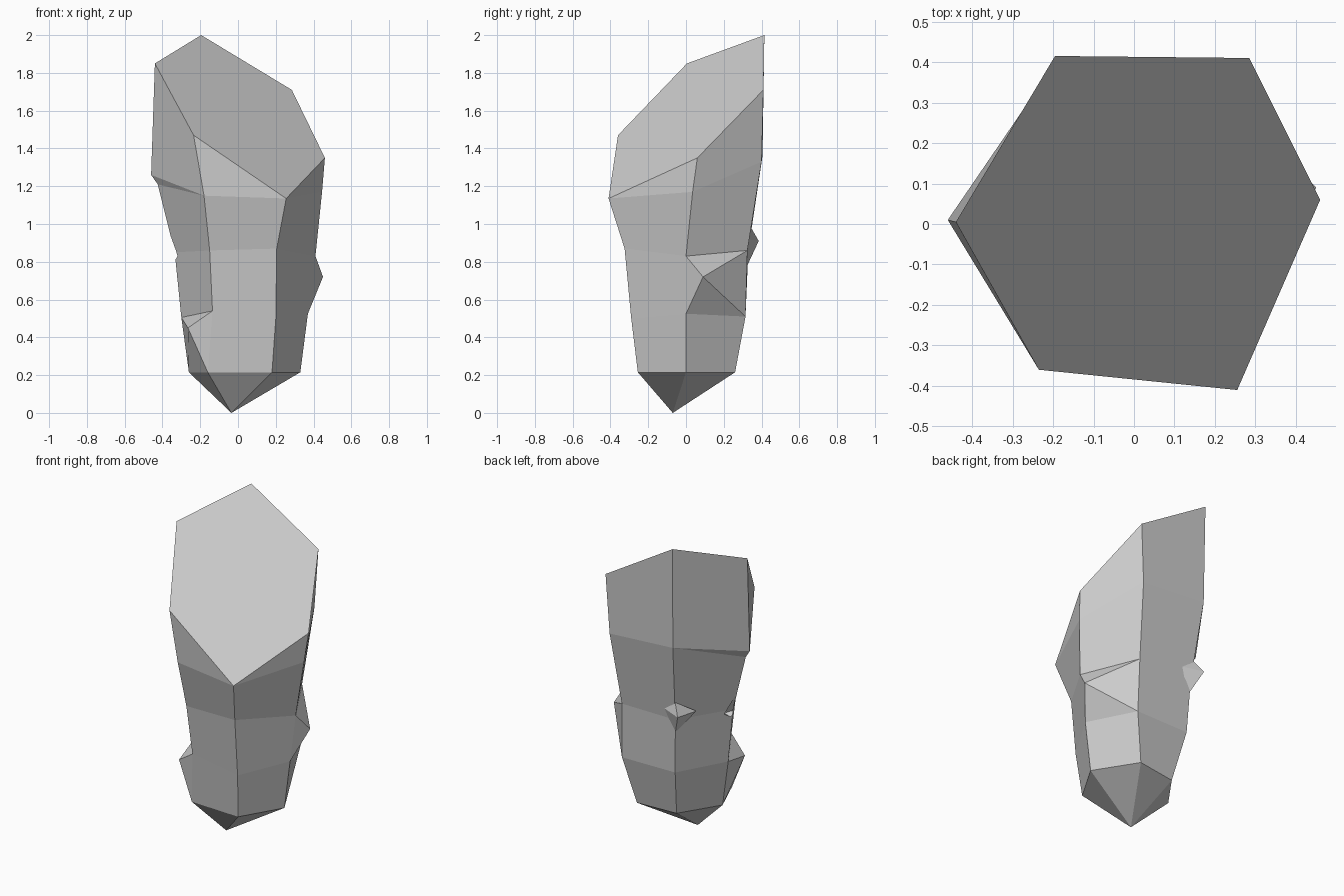
import bpy, bmesh
from mathutils import Vector

if "Cube" in bpy.data.objects:
    bpy.data.objects.remove(bpy.data.objects["Cube"])

# Six long edges of the crystal, bottom to top
EDGES = {
    "left": [(-.26, 0, .215), (-.30, 0, .505), (-.335, 0, .85), (-.46, .01, 1.26), (-.44, .005, 1.85)],
    "front_left": [(-.16, -.24, .215), (-.135, -.27, .54), (-.15, -.31, .86), (-.18, -.355, 1.15), (-.235, -.36, 1.47)],
    "front_right": [(.18, -.255, .215), (.20, -.29, .50), (.205, -.325, .87), (.255, -.41, 1.135), (.255, -.41, 1.135)],
    "right": [(.33, 0, .215), (.37, 0, .525), (.41, 0, .83), (.445, .035, 1.17), (.46, .06, 1.35)],
    "back_right": [(.166, .26, .215), (.235, .315, .51), (.228, .325, .86), (.263, .40, 1.33), (.285, .41, 1.71)],
    "back_left": [(-.094, .23, .205), (-.14, .31, .51), (-.155, .33, .86), (-.19, .405, 1.36), (-.195, .415, 2.0)],
}
TIP = (-.035, -.07, 0)


def finish(bm, name):
    bmesh.ops.recalc_face_normals(bm, faces=bm.faces[:])
    mesh = bpy.data.meshes.new(name)
    bm.to_mesh(mesh)
    bm.free()
    obj = bpy.data.objects.new(name, mesh)
    bpy.context.collection.objects.link(obj)
    return obj


def hull(name, points):
    bm = bmesh.new()
    for p in points:
        bm.verts.new(p)
    bmesh.ops.convex_hull(bm, input=bm.verts[:])
    return finish(bm, name)


# Crystal body: tip fan, side strips and slanted top
bm = bmesh.new()
seen = {}


def vert(p):
    if p not in seen:
        seen[p] = bm.verts.new(p)
    return seen[p]


names = list(EDGES)
side = {}
for a, b in zip(names, names[1:] + names[:1]):
    ca, cb = EDGES[a], EDGES[b]
    bm.faces.new([vert(TIP), vert(cb[0]), vert(ca[0])])
    for i in range(4):
        corners = dict.fromkeys([ca[i], cb[i], cb[i + 1], ca[i + 1]])
        side[a, i] = bm.faces.new([vert(p) for p in corners])
bm.faces.new([vert(EDGES[n][4]) for n in names])

# Pyramid bulges on two side facets
for key, peak in ((("right", 1), (.45, .09, .72)), (("left", 0), (-.265, -.22, .45))):
    bmesh.ops.poke(bm, faces=[side[key]])["verts"][0].co = peak

# Undercut ledge below the upper left facets
low, high = (seen[EDGES["left"][i]] for i in (2, 3))
ledge = bmesh.utils.edge_split(bm.edges.get((low, high)), high, .15)[1]
ledge.co = Vector((-.425, 0, 1.21))
for n in ("front_left", "back_left"):
    bmesh.ops.connect_verts(bm, verts=[ledge, seen[EDGES[n][3]]])
crystal = finish(bm, "crystal_body")

# Small chip out of the left edge
cutter = hull("chip_cutter", [(-.285, .02, .82), (-.385, 0, .995), (-.40, 0, .775),
                              (-.38, -.09, .85), (-.36, .12, .85), (-.46, 0, .87)])
cutter.hide_render = True
cutter.hide_viewport = True
chip = crystal.modifiers.new("chip", 'BOOLEAN')
chip.operation = 'DIFFERENCE'
chip.object = cutter

# Small raised spur on the back left edge
hull("back_spur", [(-.21, .385, .91), (-.165, .345, .98), (-.05, .325, .92),
                   (-.235, .23, .90), (-.15, .322, .775), (-.12, .25, .90)])
